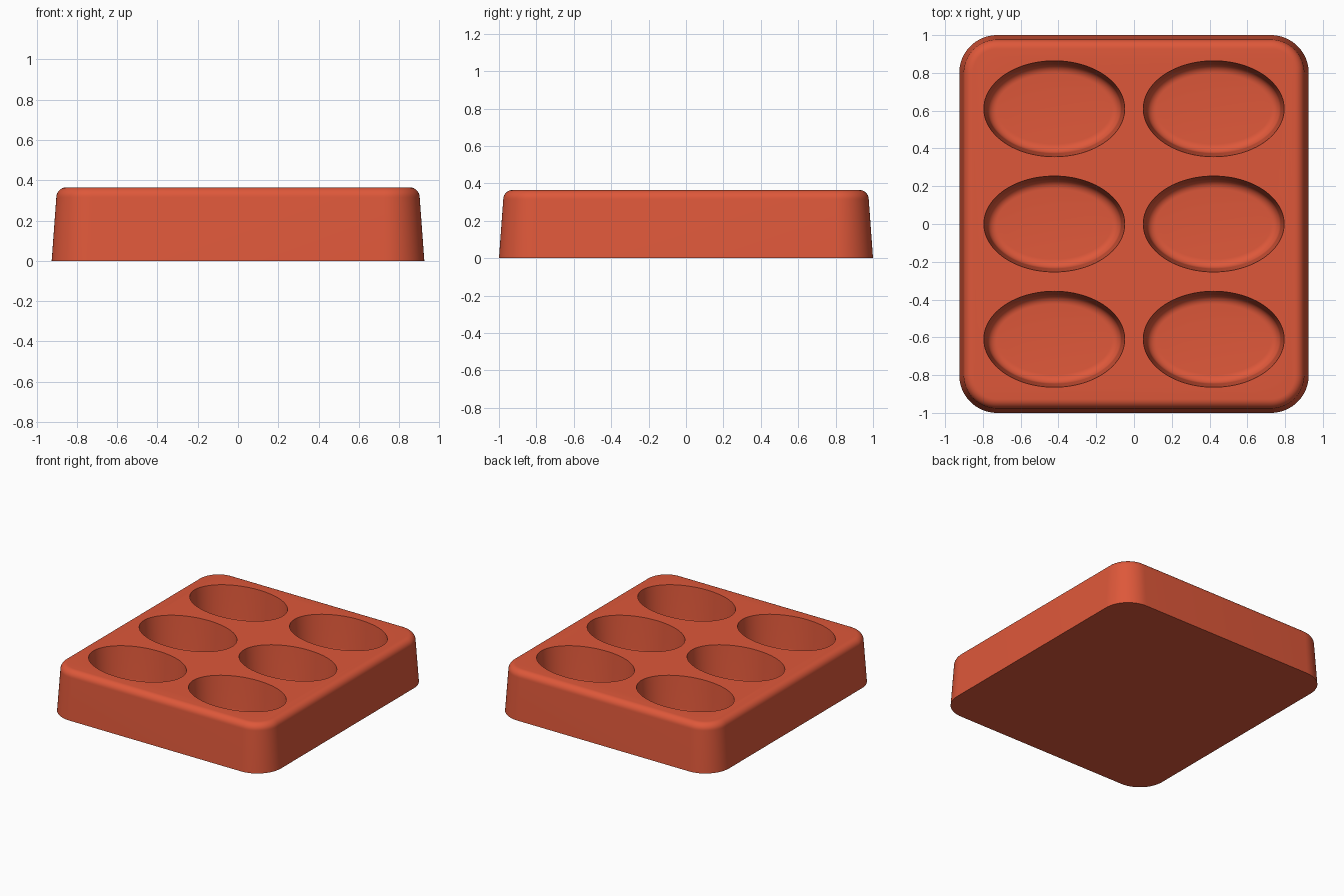
import bpy
import bmesh
from math import sin, cos, pi, radians

default = bpy.data.objects.get("Cube")
if default:
    bpy.data.objects.remove(default, do_unlink=True)

WIDTH, LENGTH, HEIGHT = 1.85, 2.0, 0.365
DEPTH = 0.29
FILLET = 0.05
STEPS = 8

clay = bpy.data.materials.new("terracotta red")
clay.use_nodes = True
clay.diffuse_color = (0.73, 0.097, 0.042, 1)
clay.node_tree.nodes["Principled BSDF"].inputs["Base Color"].default_value = clay.diffuse_color


def rounded_rectangle(inset):
    """Outline of the tray with concentric rounded corners."""
    radius = 0.2 - inset
    cx, cy = WIDTH / 2 - 0.2, LENGTH / 2 - 0.2
    points = []
    for quarter, (sx, sy) in enumerate([(1, 1), (-1, 1), (-1, -1), (1, -1)]):
        for i in range(17):
            a = (quarter + i / 16) * pi / 2
            points.append((sx * cx + radius * cos(a), sy * cy + radius * sin(a)))
    return points


def ellipse(inset):
    """Outline of one pocket."""
    return [((0.373 - inset) * cos(a), (0.254 - inset) * sin(a))
            for a in (2 * pi * i / 96 for i in range(96))]


def loft(name, outline, profile):
    """Stack outlines at (inset, height) steps and cap both ends."""
    bm = bmesh.new()
    rings = [[bm.verts.new((x, y, z)) for x, y in outline(inset)] for inset, z in profile]
    for low, high in zip(rings, rings[1:]):
        for i in range(len(low)):
            j = (i + 1) % len(low)
            bm.faces.new((low[i], low[j], high[j], high[i]))
    bm.faces.new(rings[0][::-1])
    bm.faces.new(rings[-1])
    mesh = bpy.data.meshes.new(name)
    bm.to_mesh(mesh)
    bm.free()
    mesh.materials.append(clay)
    obj = bpy.data.objects.new(name, mesh)
    bpy.context.collection.objects.link(obj)
    return obj


arc = [i / STEPS * pi / 2 for i in range(STEPS + 1)]

# Tray body: drafted walls with a rounded top edge
body_profile = [(0, 0)] + [
    (0.023 + FILLET * (1 - cos(a)), HEIGHT - FILLET * (1 - sin(a))) for a in arc]
tray = loft("tray_body", rounded_rectangle, body_profile)

# Pocket cutter: rounded floor edge, drafted wall, open above the top
floor = HEIGHT - DEPTH
pocket_profile = [
    (0.018 + FILLET * (1 - sin(a)), floor + FILLET * (1 - cos(a))) for a in arc]
pocket_profile += [(0, HEIGHT), (-0.004, HEIGHT + 0.06)]

# Six pockets in two columns and three rows
cutters = []
for x in (-0.422, 0.422):
    for y in (-0.61, 0, 0.61):
        cutter = loft("pocket_cutter", ellipse, pocket_profile)
        cutter.location = (x, y, 0)
        cutter.hide_render = True
        cutters.append(cutter)
        cut = tray.modifiers.new("pocket", "BOOLEAN")
        cut.operation = "DIFFERENCE"
        cut.solver = "EXACT"
        cut.object = cutter

# Bake the cuts, then remove the cutters
bpy.ops.object.select_all(action="DESELECT")
bpy.context.view_layer.objects.active = tray
tray.select_set(True)
for modifier in list(tray.modifiers):
    bpy.ops.object.modifier_apply(modifier=modifier.name)
for cutter in cutters:
    bpy.data.objects.remove(cutter, do_unlink=True)

bpy.ops.object.shade_smooth_by_angle(angle=radians(30))
